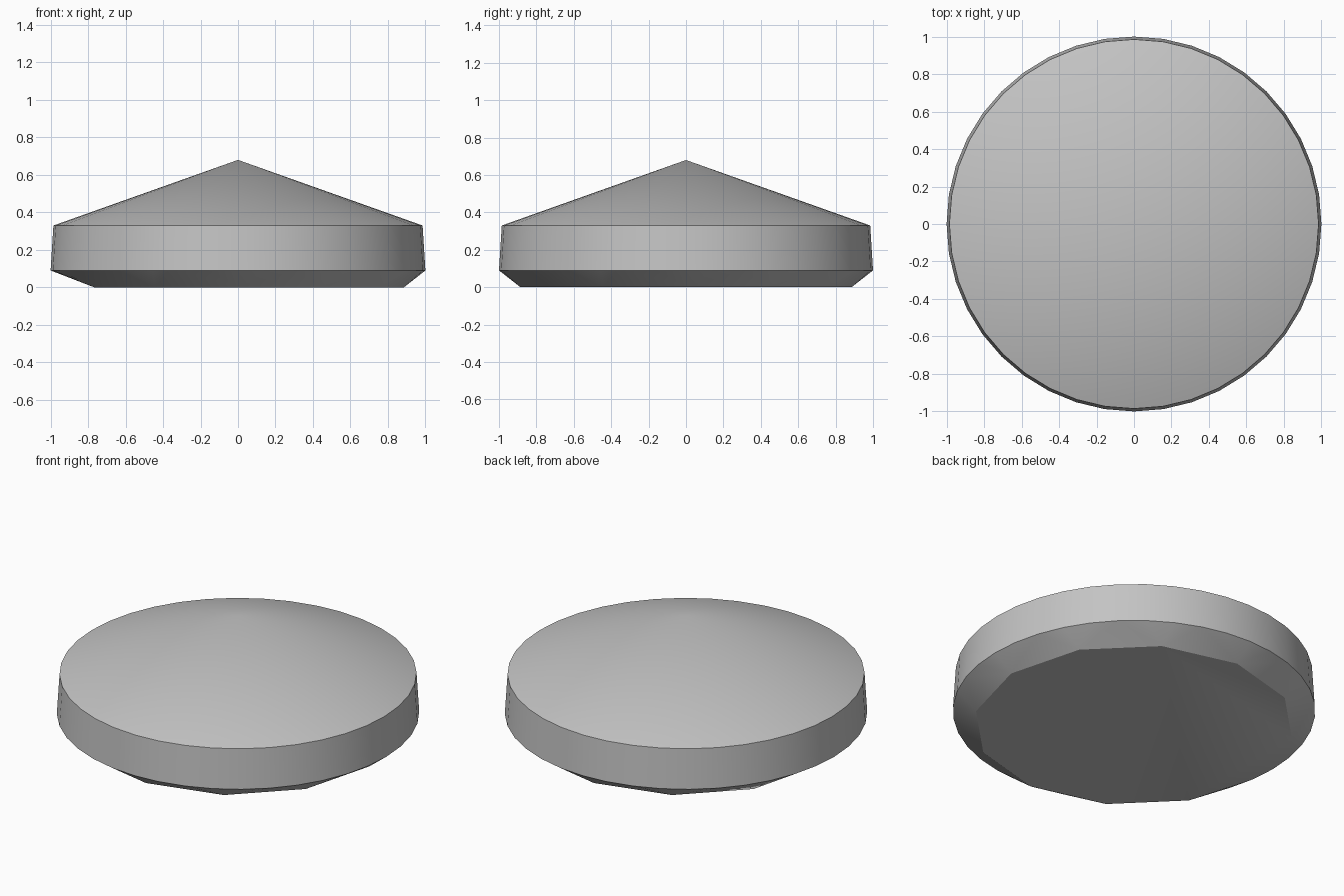
import bpy
import bmesh
from math import cos, sin, radians

cube = bpy.data.objects.get("Cube")
if cube:
    bpy.data.objects.remove(cube, do_unlink=True)

# One plain grey material
grey = bpy.data.materials.new("stone_grey")
grey.use_nodes = True
colour = (0.55, 0.55, 0.55, 1)
grey.diffuse_color = colour
grey.node_tree.nodes["Principled BSDF"].inputs["Base Color"].default_value = colour


def ring(bm, radius, z, sides, skip=()):
    """Add a circle of points, leaving out the given steps."""
    for i in range(sides):
        if i not in skip:
            a = radians(360 * i / sides)
            bm.verts.new((radius * cos(a), radius * sin(a), z))


# Capped disc: apex, tapered band and a coarse faceted foot with one corner missing
bm = bmesh.new()
bm.verts.new((0, 0, 0.68))
ring(bm, 0.985, 0.33, 40)
ring(bm, 1.0, 0.09, 40)
ring(bm, 0.885, 0.0, 12, skip=(6,))
bmesh.ops.convex_hull(bm, input=bm.verts[:])
bmesh.ops.recalc_face_normals(bm, faces=bm.faces[:])

mesh = bpy.data.meshes.new("conical_cap")
bm.to_mesh(mesh)
bm.free()
mesh.materials.append(grey)
cap = bpy.data.objects.new("conical_cap", mesh)
bpy.context.collection.objects.link(cap)

# Smooth the cone and band, keep the rims sharp
bpy.ops.object.select_all(action="DESELECT")
cap.select_set(True)
bpy.context.view_layer.objects.active = cap
bpy.ops.object.shade_smooth_by_angle(angle=radians(30))
